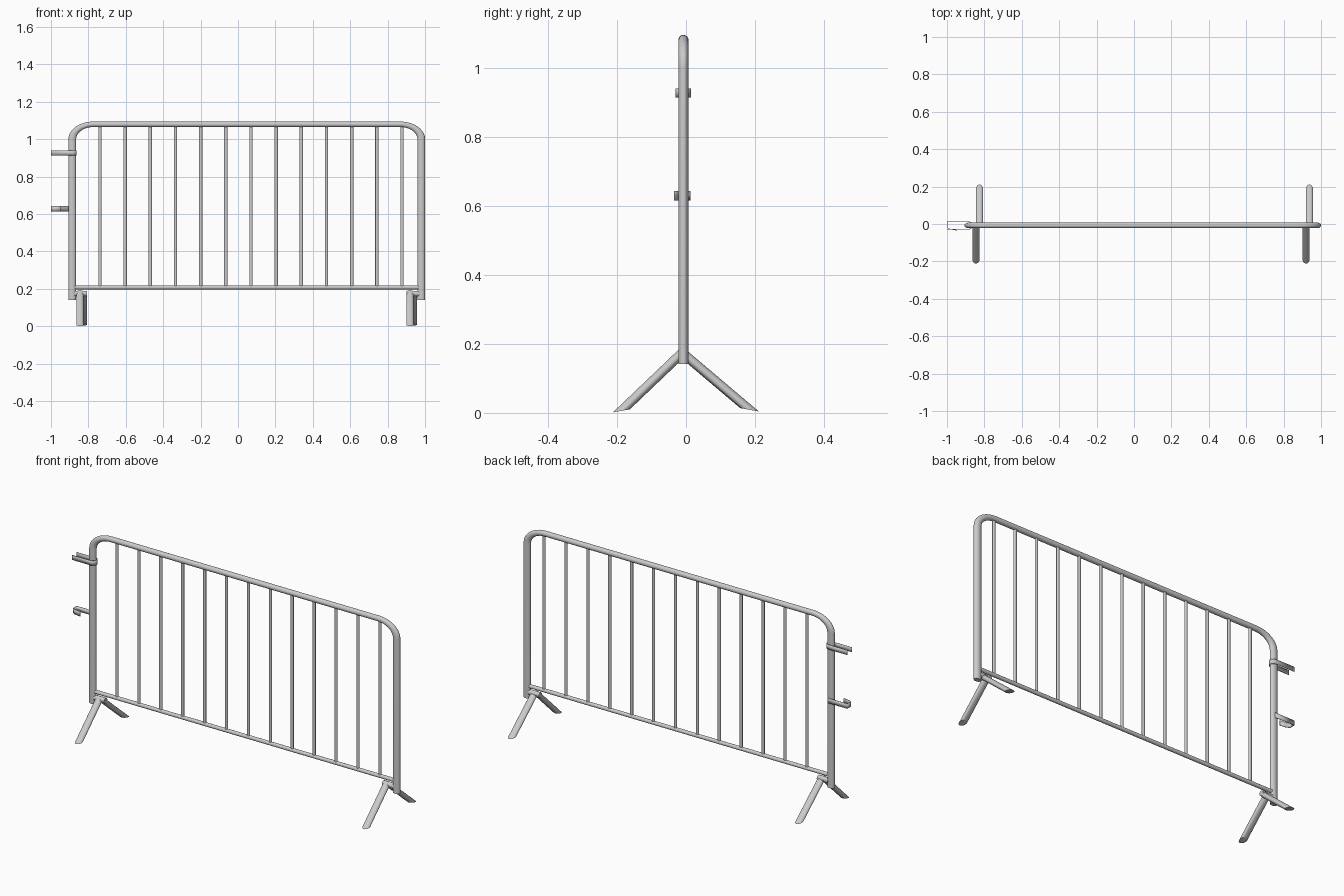
import bpy, bmesh, math
from mathutils import Vector

if "Cube" in bpy.data.objects:
    bpy.data.objects.remove(bpy.data.objects["Cube"])

S = 1.4          # tubes are stretched along x, giving oval sections
Y0 = -0.0075     # plane of the panel
X, Y = Vector((1, 0, 0)), Vector((0, 1, 0))


def finish(name, bm):
    bmesh.ops.recalc_face_normals(bm, faces=bm.faces)
    me = bpy.data.meshes.new(name)
    bm.to_mesh(me)
    bm.free()
    ob = bpy.data.objects.new(name, me)
    bpy.context.collection.objects.link(ob)
    bpy.ops.object.select_all(action='DESELECT')
    ob.select_set(True)
    bpy.context.view_layer.objects.active = ob
    bpy.ops.object.shade_smooth_by_angle(angle=math.radians(40))
    return ob


def tube(name, pts, r, ref, sides=20, end_normal=None):
    """Sweep a circle along pts (planar, perpendicular to ref), stretched in x."""
    pts = [Vector((p[0] / S, p[1], p[2])) for p in pts]
    bm = bmesh.new()
    rings = []
    for i, p in enumerate(pts):
        d = (pts[min(i + 1, len(pts) - 1)] - pts[max(i - 1, 0)]).normalized()
        side = d.cross(ref)
        ring = []
        for k in range(sides):
            a = math.tau * k / sides
            o = ref * (r * math.cos(a)) + side * (r * math.sin(a))
            if end_normal and i == len(pts) - 1:   # slanted cut at the foot
                o -= d * (o.dot(end_normal) / d.dot(end_normal))
            q = p + o
            ring.append(bm.verts.new((q.x * S, q.y, q.z)))
        rings.append(ring)
    for a, b in zip(rings, rings[1:]):
        for k in range(sides):
            n = (k + 1) % sides
            bm.faces.new((a[k], a[n], b[n], b[k]))
    bm.faces.new(rings[0])
    bm.faces.new(rings[-1])
    return finish(name, bm)


def strip(name, path, z0, z1, t=0.003):
    """Thin upright metal band following an xy path."""
    bm = bmesh.new()
    lo = [bm.verts.new((x, y, z0)) for x, y in path]
    hi = [bm.verts.new((x, y, z1)) for x, y in path]
    for i in range(len(path) - 1):
        bm.faces.new((lo[i], lo[i + 1], hi[i + 1], hi[i]))
    ob = finish(name, bm)
    m = ob.modifiers.new("thickness", 'SOLIDIFY')
    m.thickness = t
    m.offset = 0
    return ob


# Bent outer frame
xl, xr, zb, zt, rx, rz = -0.886, 0.98, 0.142, 1.08, 0.112, 0.08
path = [(xl, Y0, zb)]
for cx, start in ((xl + rx, 180), (xr - rx, 90)):
    for k in range(11):
        a = math.radians(start - 9 * k)
        path.append((cx + rx * math.cos(a), Y0, zt - rz + rz * math.sin(a)))
path.append((xr, Y0, zb))
tube("outer_frame", path, 0.0147, Y, 24)

# Bottom rail and upright bars
tube("bottom_rail", [(xl, Y0, 0.208), (xr, Y0, 0.208)], 0.0105, Y)
for i in range(13):
    x = -0.738 + 0.1346 * i
    tube(f"upright_bar_{i + 1}", [(x, Y0, 0.208), (x, Y0, zt)], 0.0065, Y, 14)

# Splayed legs with slanted feet, and the short stubs joining them to the posts
for side, xf, xb, s0, s1 in (("left", -0.845, -0.826, -0.875, -0.808),
                             ("right", 0.920, 0.938, 0.900, 0.970)):
    tube(f"{side}_front_leg", [(xf, Y0 + 0.006, 0.183), (xf, -0.187, 0.006)],
         0.0138, X, end_normal=Vector((0, -0.18, 1)))
    tube(f"{side}_back_leg", [(xb, Y0 - 0.006, 0.176), (xb, 0.184, 0.009)],
         0.0138, X, end_normal=Vector((0, 0.18, 1)))
    tube(f"{side}_leg_stub", [(s0, Y0, 0.175), (s1, Y0, 0.175)], 0.0147, Y)

# Upper coupling: band wrapped round the post, open to the outside
wrap = [(xl + 0.022 * math.cos(math.radians(a)),
         -0.008 + 0.0205 * math.sin(math.radians(a))) for a in range(90, -91, -15)]
strip("upper_coupling", [(-1, 0.0125)] + wrap + [(-1, -0.0285)], 0.914, 0.940)

# Lower coupling: hook with a short return at the front
strip("lower_coupling", [(-0.88, 0.0115), (-0.999, 0.0115), (-0.999, -0.018),
                         (-0.985, -0.027), (-0.947, -0.033)], 0.615, 0.642)
